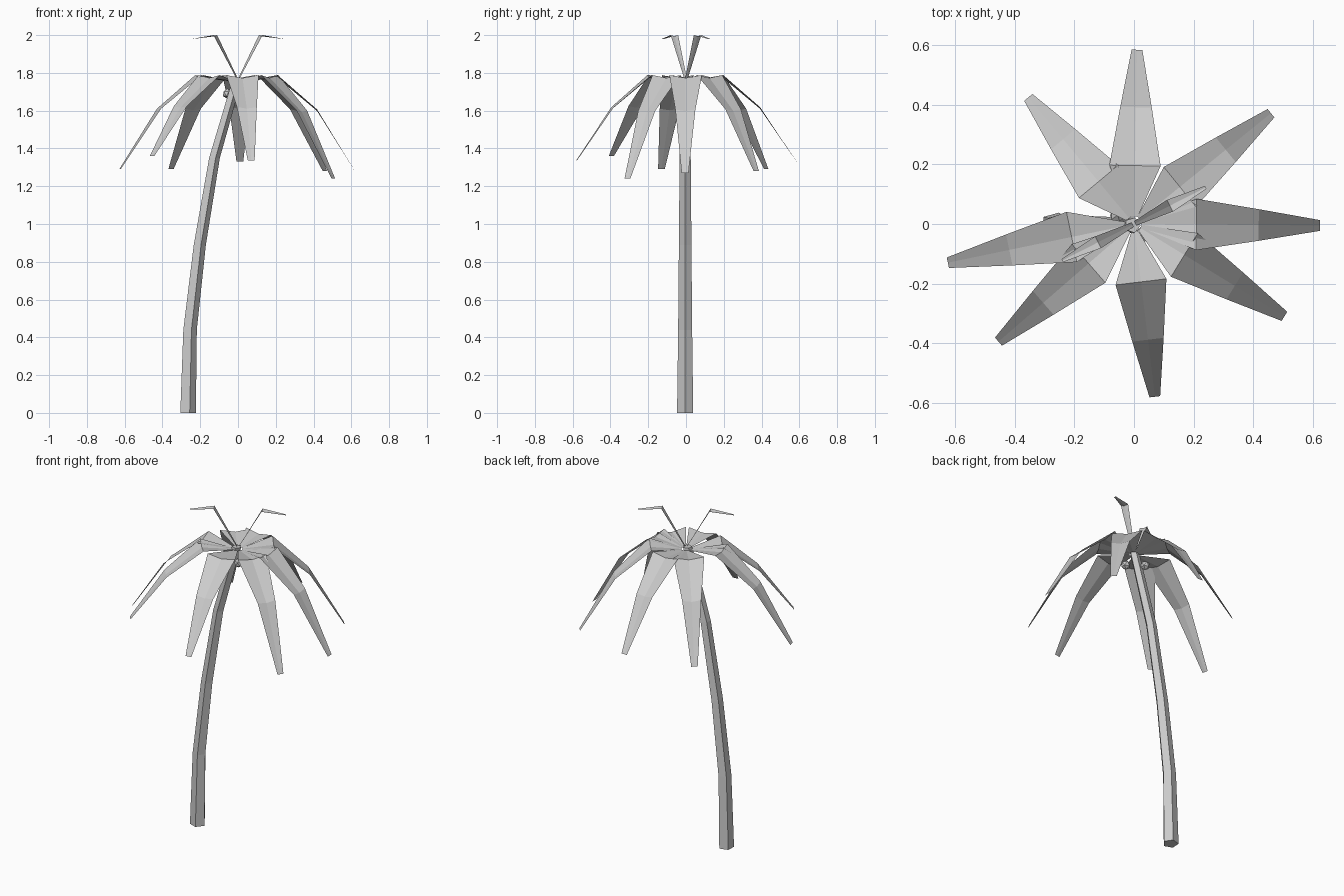
import bpy, bmesh, math
from mathutils import Vector

if "Cube" in bpy.data.objects:
    bpy.data.objects.remove(bpy.data.objects["Cube"])


def make_object(name, bm):
    mesh = bpy.data.meshes.new(name)
    bm.to_mesh(mesh)
    bm.free()
    obj = bpy.data.objects.new(name, mesh)
    bpy.context.collection.objects.link(obj)
    return obj


# Curved five-sided trunk: (x, z, radius) per ring
def trunk():
    bm = bmesh.new()
    path = [(-0.268, 0, 0.045), (-0.257, 0.44, 0.039), (-0.205, 0.89, 0.035),
            (-0.127, 1.35, 0.031), (-0.005, 1.77, 0.027)]
    rings = []
    for x, z, r in path:
        rings.append([bm.verts.new((x + r * math.cos(math.tau * i / 5 - 0.04),
                                    -0.004 + r * math.sin(math.tau * i / 5 - 0.04), z))
                      for i in range(5)])
    for a, b in zip(rings, rings[1:]):
        for i in range(5):
            j = (i + 1) % 5
            bm.faces.new((a[i], a[j], b[j], b[i]))
    bm.faces.new(rings[0][::-1])
    bm.faces.new(rings[-1])
    make_object("trunk", bm)


# Single-sheet leaf with a shallow crease: (radius, z, half width, crease depth)
def leaf(name, angle, profile):
    bm = bmesh.new()
    out = Vector((math.cos(angle), math.sin(angle), 0))
    side = Vector((-out.y, out.x, 0))
    rows = []
    for r, z, w, crease in profile:
        p = out * r + Vector((0, 0, z))
        rows.append([bm.verts.new(p - side * w),
                     bm.verts.new(p - Vector((0, 0, crease))),
                     bm.verts.new(p + side * w)])
    for a, b in zip(rows, rows[1:]):
        for i in range(2):
            bm.faces.new((a[i], b[i], b[i + 1], a[i + 1]))
    make_object(name, bm)


trunk()

# Drooping fronds, placed by tip position
tips = [(0.01, 0.585, 1.33), (0.46, 0.372, 1.28), (0.625, -0.005, 1.27),
        (0.505, -0.31, 1.24), (0.07, -0.58, 1.335), (-0.455, -0.395, 1.36),
        (-0.625, -0.13, 1.29), (-0.355, 0.425, 1.29)]
for n, (x, y, z) in enumerate(tips):
    r = math.hypot(x, y)
    leaf(f"frond_{n + 1}", math.atan2(y, x),
         [(0.025, 1.755, 0.012, 0.0), (0.335 * r, 1.788, 0.086, 0.015),
          (0.67 * r, 1.61 + 0.2 * (z - 1.29), 0.053, 0.008), (r, z, 0.018, 0.0)])

# Two young upright leaves
for n in range(2):
    leaf(f"young_leaf_{n + 1}", math.radians(27) + math.pi * n,
         [(0.005, 1.77, 0.008, 0.0), (0.135, 2.0, 0.022, 0.006),
          (0.27, 1.98, 0.006, 0.0)])

# Small nuts beside the trunk top
for n, loc in enumerate([(-0.055, 0.03, 1.69), (0.03, -0.035, 1.69)]):
    bpy.ops.mesh.primitive_ico_sphere_add(subdivisions=1, radius=0.028, location=loc)
    bpy.context.object.name = f"nut_{n + 1}"
